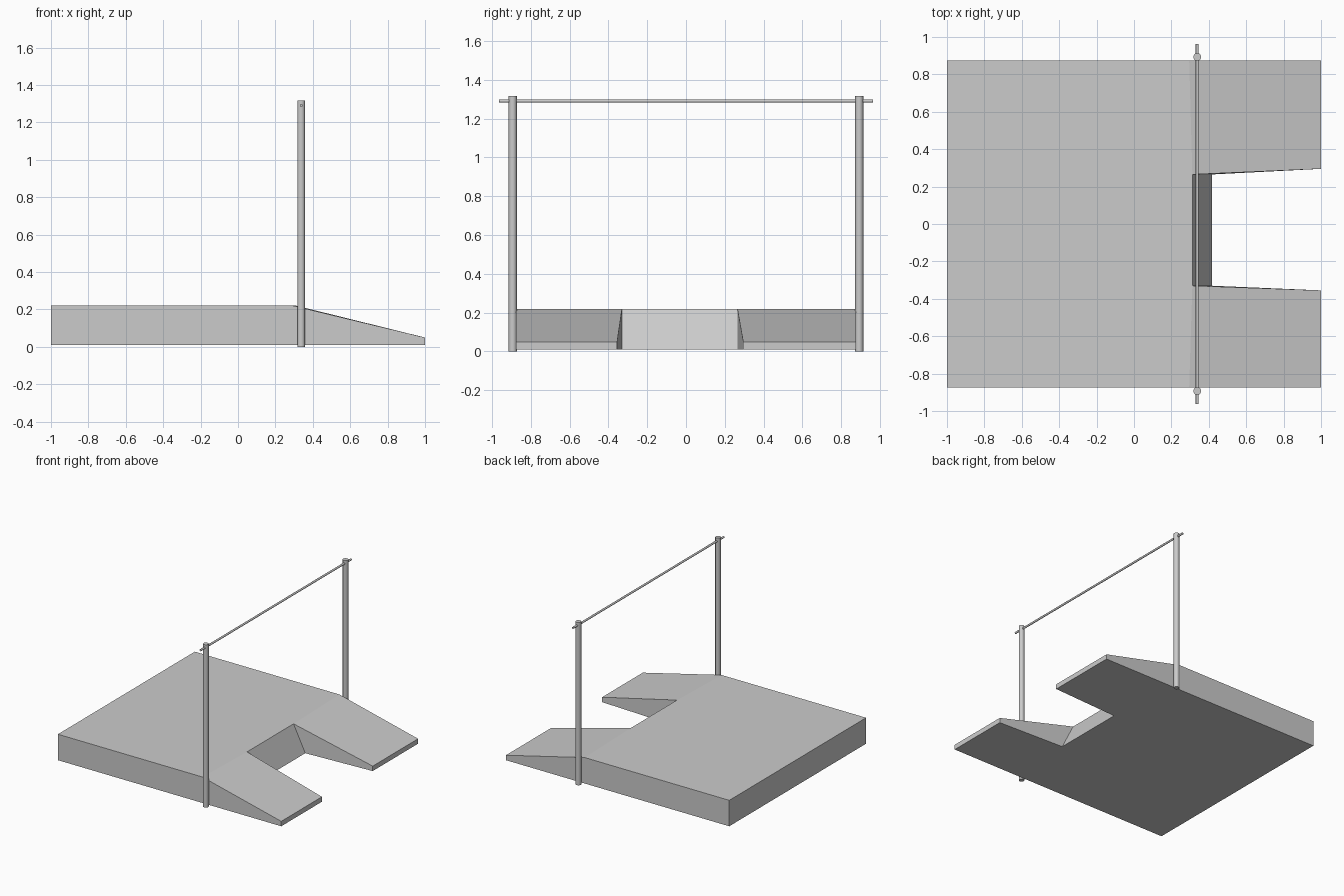
import bpy, bmesh, math

if "Cube" in bpy.data.objects:
    bpy.data.objects.remove(bpy.data.objects["Cube"])

W = 0.875                      # half width of the platform
TOP, LIP, BASE = 0.22, 0.05, 0.01

# Platform: flat deck with two sloping ramps either side of a notch
outline = [(-1, -W, TOP), (0.295, -W, TOP), (1, -W, LIP), (1, -0.355, LIP),
           (0.312, -0.33, TOP), (0.312, 0.265, TOP), (1, 0.295, LIP),
           (1, W, LIP), (0.295, W, TOP), (-1, W, TOP)]
bm = bmesh.new()
top = [bm.verts.new(p) for p in outline]
# the notch's back wall leans outward toward its foot
low = [bm.verts.new((0.417 if i in (4, 5) else x, y, BASE))
       for i, (x, y, z) in enumerate(outline)]
for face in ((0, 1, 4, 5, 8, 9), (1, 2, 3, 4), (5, 6, 7, 8)):
    bm.faces.new([top[i] for i in face])
bm.faces.new(low[::-1])
n = len(outline)
for i in range(n):
    j = (i + 1) % n
    bm.faces.new((top[j], top[i], low[i], low[j]))
bmesh.ops.recalc_face_normals(bm, faces=bm.faces[:])
mesh = bpy.data.meshes.new("platform")
bm.to_mesh(mesh)
bm.free()
bpy.context.collection.objects.link(bpy.data.objects.new("platform", mesh))


def rod(name, radius, length, location, rotation=(0, 0, 0), sides=12):
    bpy.ops.mesh.primitive_cylinder_add(vertices=sides, radius=radius, depth=length,
                                        location=location, rotation=rotation)
    bpy.context.object.name = name
    bpy.ops.object.shade_smooth_by_angle(angle=math.radians(35))


# Upright posts at both sides
for side, label in ((-1, "front"), (1, "back")):
    rod(label + "_post", 0.021, 1.318, (0.338, side * 0.893, 0.659))

# Crossbar through the post tops
rod("crossbar", 0.008, 1.926, (0.338, 0, 1.291), (math.pi / 2, 0, 0))
